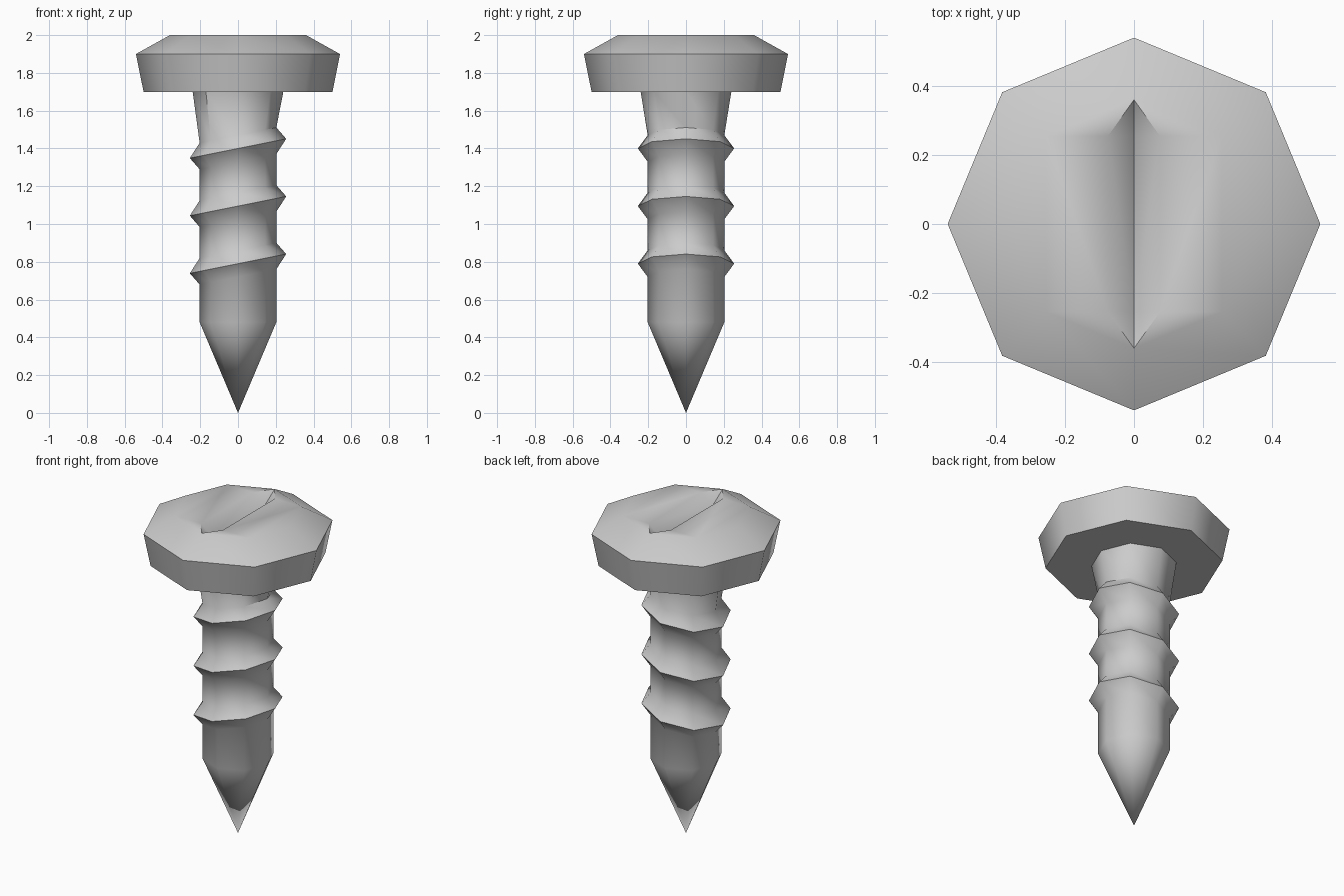
import bpy, bmesh
from math import sin, cos, radians

if "Cube" in bpy.data.objects:
    bpy.data.objects.remove(bpy.data.objects["Cube"])

SIDES = 8
bm = bmesh.new()


def ring(r, z, tilt=0.0):
    """Octagonal ring; tilt lifts it towards +x."""
    out = []
    for i in range(SIDES):
        a = radians(45 * i)
        x, y = r * cos(a), r * sin(a)
        out.append(bm.verts.new((x, y, z + tilt * x)))
    return out


# Outline from the top of the head down to the neck
profile = [(0.36, 2.0, 0), (0.54, 1.9, 0), (0.50, 1.7, 0), (0.24, 1.7, 0)]
# Three slanted thread ridges: root, crest, root
for z in (1.4, 1.095, 0.79):
    profile += [(0.203, z + 0.07, 0.2), (0.255, z, 0.2), (0.203, z - 0.07, 0.2)]
# Start of the point
profile.append((0.203, 0.48, 0))

rings = [ring(*p) for p in profile]
for upper, lower in zip(rings, rings[1:]):
    for i in range(SIDES):
        j = (i + 1) % SIDES
        bm.faces.new((upper[i], lower[i], lower[j], upper[j]))

# Pointed tip
tip = bm.verts.new((0, 0, 0))
for i in range(SIDES):
    bm.faces.new((rings[-1][i], tip, rings[-1][(i + 1) % SIDES]))

# Head top with a V-shaped driver slot running front to back
top = rings[0]
back_tip, front_tip = top[2], top[6]
floor_b = bm.verts.new((0, 0.255, 1.93))
floor_f = bm.verts.new((0, -0.255, 1.93))
for side, rim in ((-1, top[2:7]), (1, [top[i] for i in (2, 1, 0, 7, 6)])):
    lip_b = bm.verts.new((side * 0.075, 0.255, 2))
    lip_f = bm.verts.new((side * 0.075, -0.255, 2))
    bm.faces.new(rim + [lip_f, lip_b])
    bm.faces.new((lip_b, lip_f, floor_f, floor_b))
    bm.faces.new((back_tip, lip_b, floor_b))
    bm.faces.new((front_tip, floor_f, lip_f))

bmesh.ops.recalc_face_normals(bm, faces=bm.faces[:])

# Smooth shading with hard edges where the form turns sharply
for f in bm.faces:
    f.smooth = True
for e in bm.edges:
    e.smooth = e.calc_face_angle(0) < radians(45.5)
# A few shank corners between the ridges stay crisp
for k in (6, 9):
    for i in (0, 2, 3, 5):
        bm.edges.get((rings[k][i], rings[k + 1][i])).smooth = False
bm.edges.get((rings[3][5], rings[4][5])).smooth = False

mesh = bpy.data.meshes.new("screw")
bm.to_mesh(mesh)
bm.free()
bpy.context.collection.objects.link(bpy.data.objects.new("screw", mesh))
